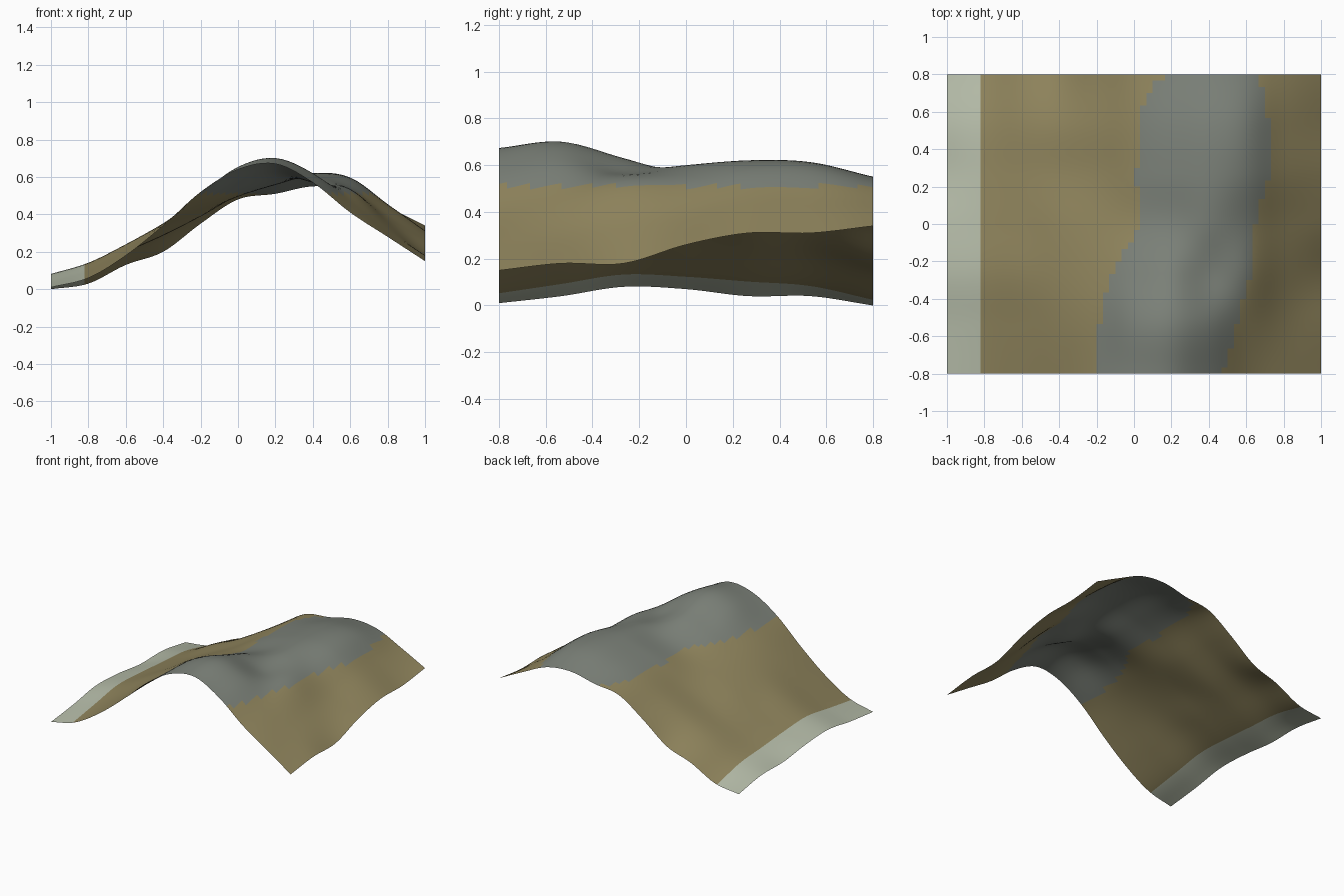
import bpy
import bmesh
from mathutils import Vector, noise

cube = bpy.data.objects.get("Cube")
if cube:
    bpy.data.objects.remove(cube, do_unlink=True)

HALF_WIDTH, HALF_DEPTH = 1.0, 0.8
COLUMNS, ROWS = 60, 48
SHORE_EDGE = -0.82
ROCK_HEIGHT = 0.51

# Ridge cross-sections from front to back, in hundredths of a unit
SECTIONS = [
    [1, 6, 18, 34, 52, 64, 67, 57, 41, 28, 15],
    [4, 10, 21, 35, 50, 65, 70, 62, 47, 31, 18],
    [8, 14, 24, 35, 46, 57, 63, 57, 53, 35, 18],
    [7, 13, 22, 33, 42, 50, 56, 60, 54, 39, 26],
    [4, 11, 20, 29, 39, 50, 57, 62, 59, 45, 31],
    [4, 9, 19, 28, 39, 50, 56, 61, 59, 45, 31],
    [0, 3, 13, 20, 35, 48, 51, 55, 53, 44, 34],
]


def make_material(name, color):
    material = bpy.data.materials.new(name)
    material.use_nodes = True
    rgba = (*color, 1.0)
    material.diffuse_color = rgba
    shader = next(n for n in material.node_tree.nodes if n.type == 'BSDF_PRINCIPLED')
    shader.inputs["Base Color"].default_value = rgba
    shader.inputs["Roughness"].default_value = 0.9
    return material


def smooth_sample(values, fraction):
    """Pass a smooth curve through evenly spaced values."""
    last = len(values) - 1
    position = min(max(fraction, 0.0), 1.0) * last
    i = min(int(position), last - 1)
    t = position - i
    b, c = values[i], values[i + 1]
    a = values[i - 1] if i > 0 else 2 * b - c
    d = values[i + 2] if i + 2 <= last else 2 * c - b
    slope_b, slope_c = (c - a) / 2, (d - b) / 2
    curve = 3 * (c - b) - 2 * slope_b - slope_c
    twist = 2 * (b - c) + slope_b + slope_c
    return b + t * (slope_b + t * (curve + t * twist))


def ground_height(x, y):
    across = (x + HALF_WIDTH) / (2 * HALF_WIDTH)
    along = (y + HALF_DEPTH) / (2 * HALF_DEPTH)
    profile = [smooth_sample(section, across) for section in SECTIONS]
    return smooth_sample(profile, along) / 100


def ground_material(center):
    """Pale strip on the low side, bare rock on the crest, grass between."""
    if center.x < SHORE_EDGE:
        return 0
    wobble = 0.008 * noise.noise(Vector((center.x * 6, center.y * 6, 0)))
    return 2 if center.z + wobble > ROCK_HEIGHT else 1


# Terrain sheet
bm = bmesh.new()
bmesh.ops.create_grid(bm, x_segments=COLUMNS, y_segments=ROWS, size=1.0)
for vert in bm.verts:
    vert.co.x *= HALF_WIDTH
    vert.co.y *= HALF_DEPTH

# A straight cut keeps the edge of the pale strip clean
bmesh.ops.bisect_plane(bm, geom=bm.verts[:] + bm.edges[:] + bm.faces[:],
                       plane_co=(SHORE_EDGE, 0, 0), plane_no=(1, 0, 0))
for vert in bm.verts:
    vert.co.z = ground_height(vert.co.x, vert.co.y)

# Rest the lowest point on the ground
lowest = min(vert.co.z for vert in bm.verts)
for vert in bm.verts:
    vert.co.z -= lowest
for face in bm.faces:
    face.smooth = True
    face.material_index = ground_material(face.calc_center_median())
bm.normal_update()

mesh = bpy.data.meshes.new("hillside")
bm.to_mesh(mesh)
bm.free()
mesh.materials.append(make_material("pale shore", (0.47, 0.51, 0.40)))
mesh.materials.append(make_material("dry grass", (0.28, 0.235, 0.11)))
mesh.materials.append(make_material("grey rock", (0.20, 0.22, 0.19)))
hillside = bpy.data.objects.new("hillside", mesh)
bpy.context.collection.objects.link(hillside)
